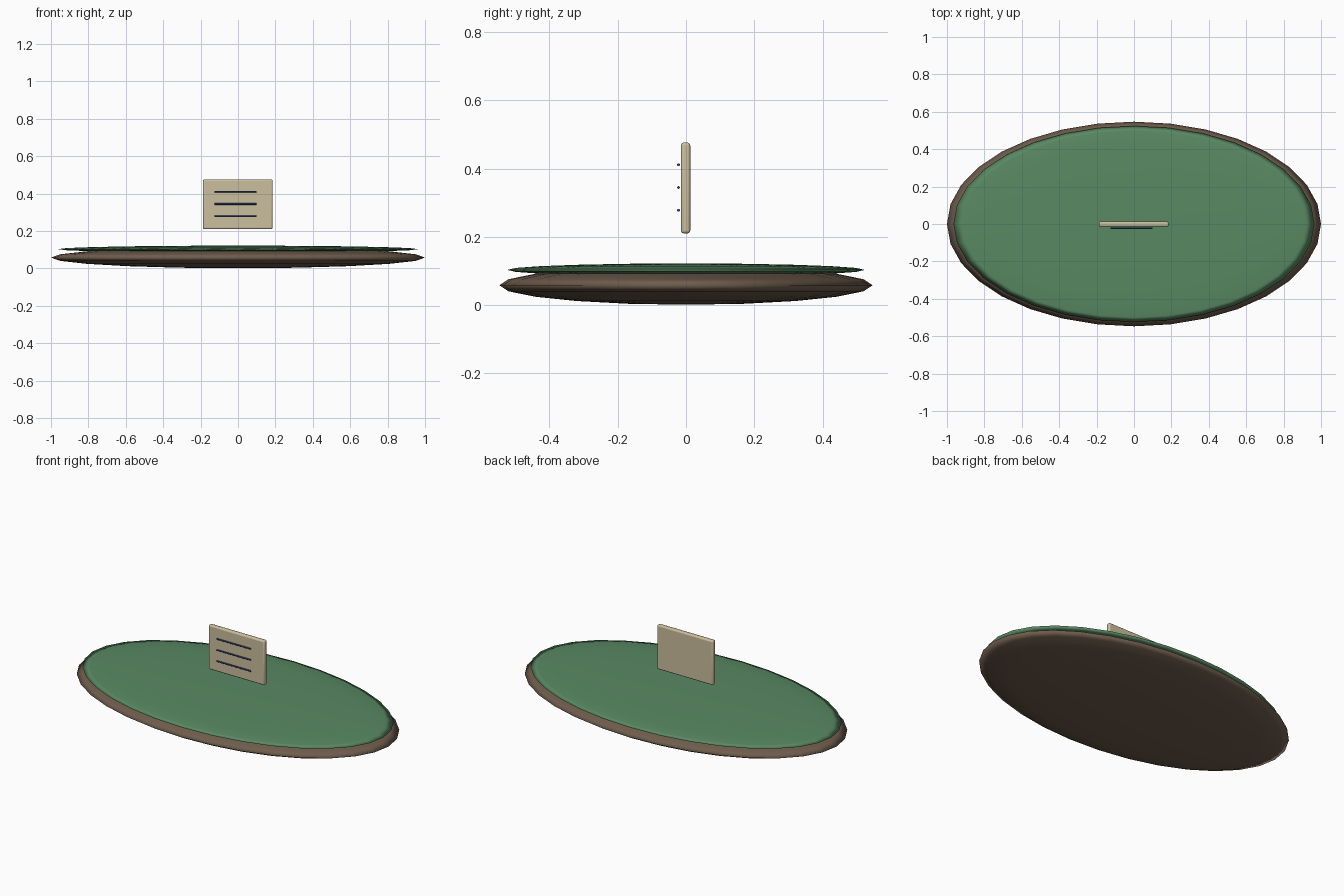
import bpy, math

if "Cube" in bpy.data.objects:
    bpy.data.objects.remove(bpy.data.objects["Cube"])


def colour(name, r, g, b):
    m = bpy.data.materials.new(name)
    m.diffuse_color = (r, g, b, 1)
    m.use_nodes = True
    m.node_tree.nodes["Principled BSDF"].inputs["Base Color"].default_value = m.diffuse_color
    return m


def finish(name, mat):
    o = bpy.context.object
    o.name = name
    o.data.materials.append(mat)
    bpy.ops.object.transform_apply(location=False, rotation=True, scale=True)
    return o


def disc(name, mat, z, rx, ry, rz):
    bpy.ops.mesh.primitive_uv_sphere_add(segments=32, ring_count=10, radius=1, location=(0, 0, z))
    bpy.context.object.scale = (rx, ry, rz)
    finish(name, mat)
    bpy.ops.object.shade_smooth()


soil = colour("soil brown", 0.16, 0.11, 0.075)
grass = colour("grass green", 0.10, 0.25, 0.125)
paper = colour("board tan", 0.60, 0.52, 0.34)
ink = colour("ink blue", 0.035, 0.07, 0.19)

# Flattened ground base and grass layer
disc("ground_base", soil, 0.058, 1.0, 0.547, 0.057)
disc("grass_layer", grass, 0.103, 0.965, 0.524, 0.019)

# Floating sign board with rounded edges
bpy.ops.mesh.primitive_cube_add(size=1, location=(-0.001, -0.001, 0.343))
bpy.context.object.scale = (0.372, 0.027, 0.266)
board = finish("sign_board", paper)
bevel = board.modifiers.new("rounded_edges", 'BEVEL')
bevel.width = 0.008
bevel.segments = 3
bpy.ops.object.shade_smooth_by_angle(angle=math.radians(40))

# Three thin text bars in front of the board
for i in range(3):
    bpy.ops.mesh.primitive_cylinder_add(vertices=12, radius=0.0042, depth=0.225,
                                        location=(-0.0125, -0.022, 0.278 + i * 0.0665),
                                        rotation=(0, math.pi / 2, 0))
    finish(f"text_bar_{i + 1}", ink)
    bpy.ops.object.shade_smooth_by_angle(angle=math.radians(40))
